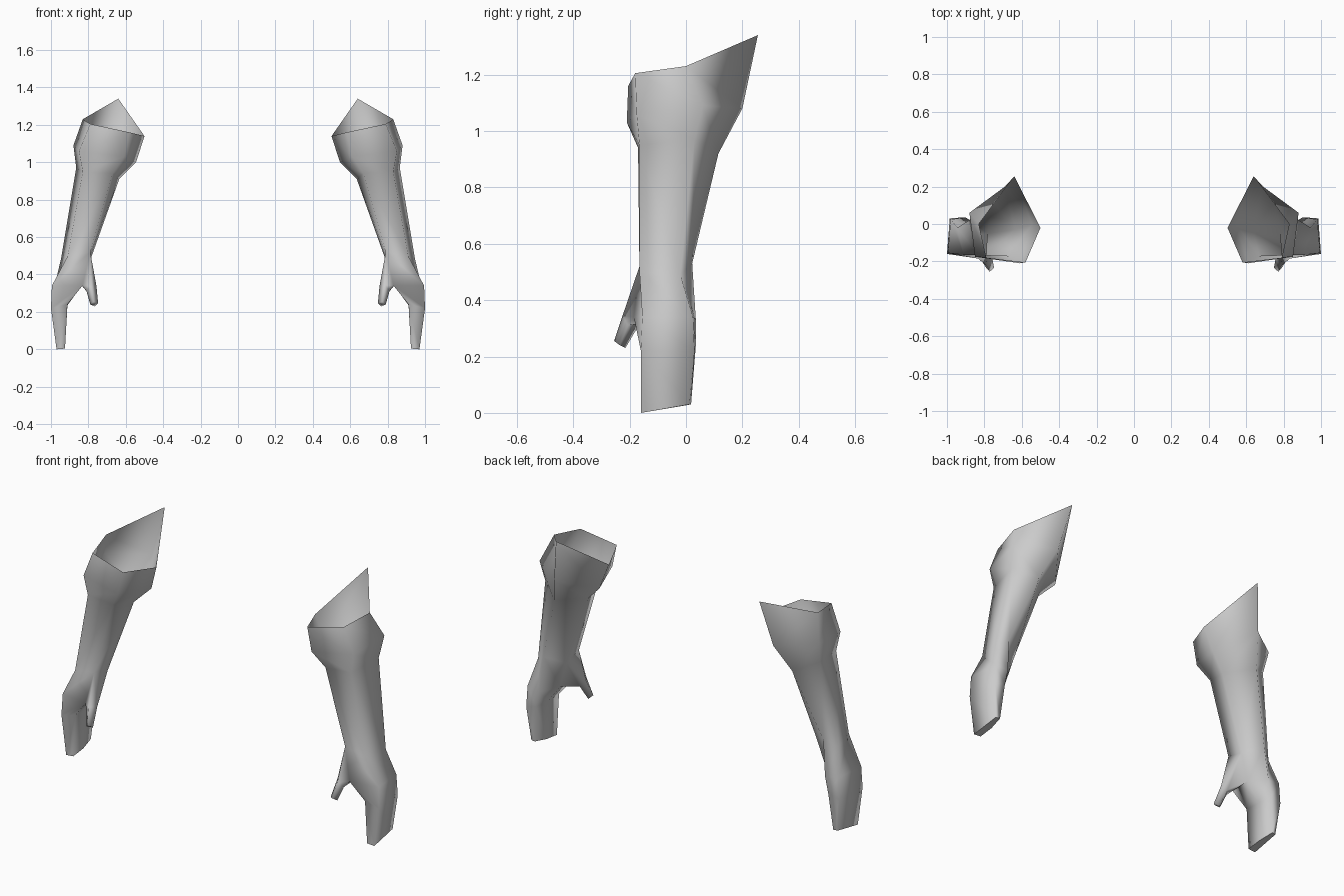
import bpy, bmesh

if "Cube" in bpy.data.objects:
    bpy.data.objects.remove(bpy.data.objects["Cube"])

# Cross-sections from open cuff to fingertips, each ordered:
# outer, back, inner, front inner, front outer
SLEEVE = [
    [(.83, 0, 1.23), (.64, .255, 1.34), (.50, -.02, 1.14), (.58, -.205, 1.16), (.79, -.18, 1.205)],
    [(.88, .06, 1.09), (.69, .20, 1.08), (.545, 0, 1.0), (.61, -.21, 1.03), (.85, -.175, 1.06)],
    [(.865, .03, .97), (.75, .115, .92), (.635, -.03, .91), (.67, -.17, .94), (.83, -.165, .95)],
    [(.945, -.02, .49), (.88, .022, .53), (.785, -.05, .49), (.79, -.165, .52), (.91, -.165, .50)],
]
HAND = [
    [(.98, .025, .34), (.90, .035, .33), (.835, -.06, .34), (.832, -.185, .34), (.995, -.155, .34)],
    [(.985, .03, .22), (.92, .035, .24), (.912, -.06, .235), (.912, -.16, .24), (1.0, -.16, .22)],
    [(.965, .012, .03), (.94, .018, .03), (.925, -.07, .015), (.925, -.16, .004), (.97, -.16, 0)],
]
# Thumb sections ordered front, inner, back, outer
THUMB = [
    [(.785, -.225, .345), (.757, -.185, .34), (.785, -.165, .315), (.81, -.205, .31)],
    [(.772, -.255, .255), (.748, -.235, .248), (.766, -.215, .23), (.79, -.235, .24)],
]

grey = bpy.data.materials.new("plain grey")
grey.diffuse_color = (.6, .6, .6, 1)
grey.use_nodes = True
grey.node_tree.nodes["Principled BSDF"].inputs["Base Color"].default_value = grey.diffuse_color


def bridge(bm, a, b, skip=None):
    """Join two vertex loops with quads, leaving one side open if asked."""
    n = len(a)
    for i in range(n):
        if i != skip:
            j = (i + 1) % n
            bm.faces.new((a[i], a[j], b[j], b[i]))


def build_glove(name, side):
    bm = bmesh.new()

    def loop(points):
        return [bm.verts.new((side * x, y, z)) for x, y, z in points]

    # Sleeve and hand, with a gap on the palm side for the thumb
    rings = [loop(r) for r in SLEEVE + HAND]
    wrist = len(SLEEVE) - 1
    for k in range(len(rings) - 1):
        bridge(bm, rings[k], rings[k + 1], skip=2 if k == wrist else None)
    bm.faces.new(rings[-1])

    # Thumb grows out of the gap
    top, low = rings[wrist], rings[wrist + 1]
    base = [top[3], top[2], low[2], low[3]]
    for section in THUMB:
        ring = loop(section)
        bridge(bm, base, ring)
        base = ring
    bm.faces.new(base)

    bmesh.ops.recalc_face_normals(bm, faces=bm.faces)
    # Make sure the open shell faces outwards
    bm.normal_update()
    tip = min(bm.faces, key=lambda f: f.calc_center_median().z)
    if tip.normal.z > 0:
        bmesh.ops.reverse_faces(bm, faces=bm.faces)
    for f in bm.faces:
        f.smooth = True
    # Crisp fingertips
    for f in bm.faces:
        if f.calc_center_median().z < .04:
            for e in f.edges:
                e.smooth = False

    mesh = bpy.data.meshes.new(name)
    bm.to_mesh(mesh)
    bm.free()
    mesh.materials.append(grey)
    bpy.context.collection.objects.link(bpy.data.objects.new(name, mesh))


build_glove("glove_right", 1)
build_glove("glove_left", -1)
